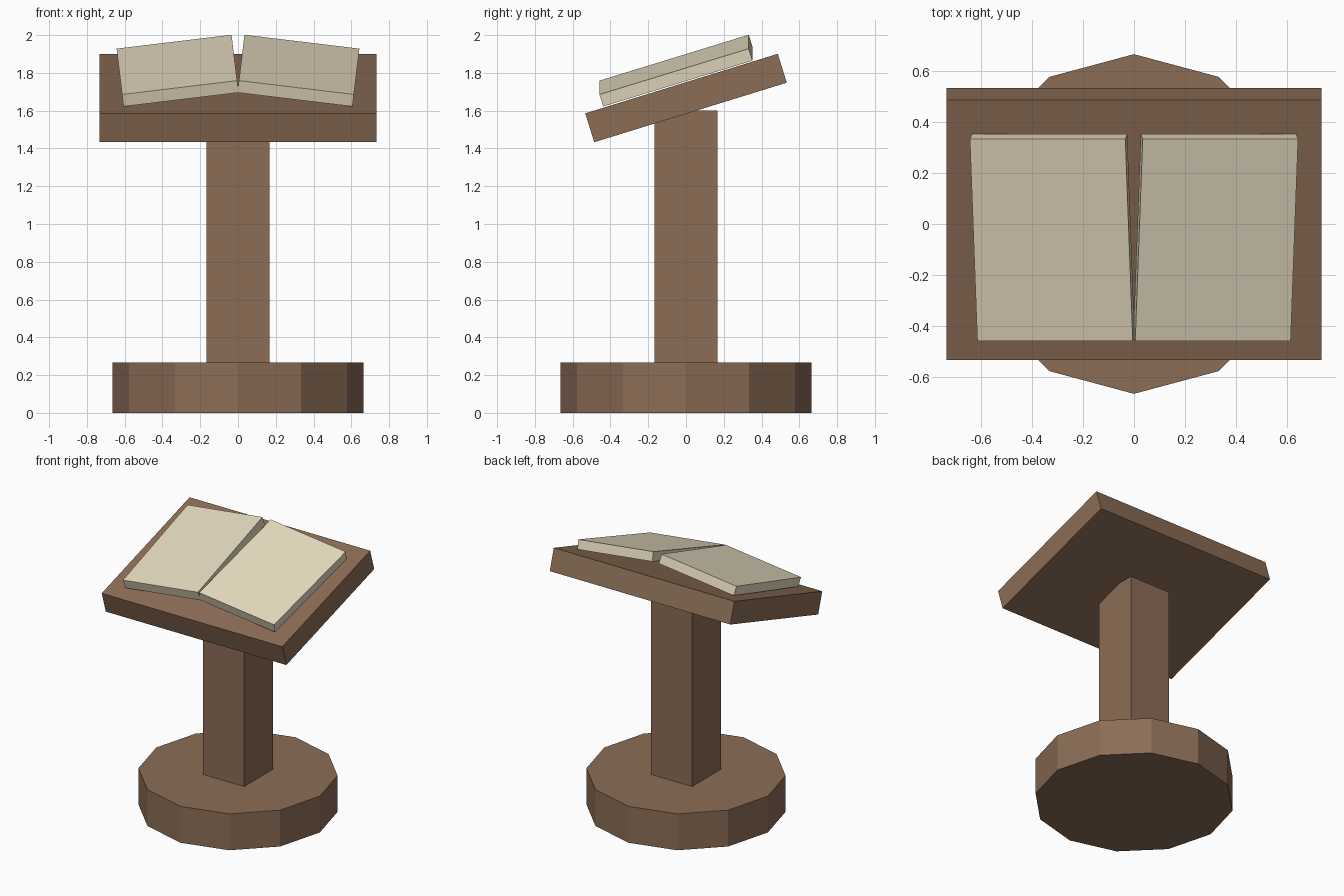
import bpy
import math

if "Cube" in bpy.data.objects:
    bpy.data.objects.remove(bpy.data.objects["Cube"])


def srgb(r, g, b):
    return [((c / 255 + 0.055) / 1.055) ** 2.4 for c in (r, g, b)] + [1.0]


def material(name, rgb):
    mat = bpy.data.materials.new(name)
    mat.diffuse_color = srgb(*rgb)
    mat.use_nodes = True
    mat.node_tree.nodes["Principled BSDF"].inputs["Base Color"].default_value = mat.diffuse_color
    return mat


wood = material("brown wood", (139, 109, 86))
paper = material("cream paper", (230, 219, 192))


def box(name, size, centre, rotation, mat):
    bpy.ops.mesh.primitive_cube_add(size=1, location=centre, rotation=rotation)
    obj = bpy.context.object
    obj.name = name
    obj.scale = size
    bpy.ops.object.transform_apply(location=False, rotation=False, scale=True)
    obj.data.materials.append(mat)
    return obj


TILT = 0.3     # slope of the reading surface
SPREAD = 0.12  # each page block leans up towards the spine

# Twelve-sided base, with a corner facing the front
bpy.ops.mesh.primitive_cylinder_add(vertices=12, radius=0.665, depth=0.267,
                                    location=(0, 0, 0.1335))
base = bpy.context.object
base.name = "base"
base.data.materials.append(wood)

# Square post, poking slightly into the board
box("post", (0.333, 0.333, 1.333), (0, 0, 0.9335), (0, 0, 0), wood)

# Sloped reading board
box("board", (1.467, 1.067, 0.16), (0, 0, 1.667), (TILT, 0, 0), wood)

# Open book: two page blocks meeting at the front of the spine
for side, name in ((-1, "left_pages"), (1, "right_pages")):
    box(name, (0.613, 0.827, 0.067), (side * 0.32, -0.053, 1.812),
        (TILT, side * SPREAD, 0), paper)
